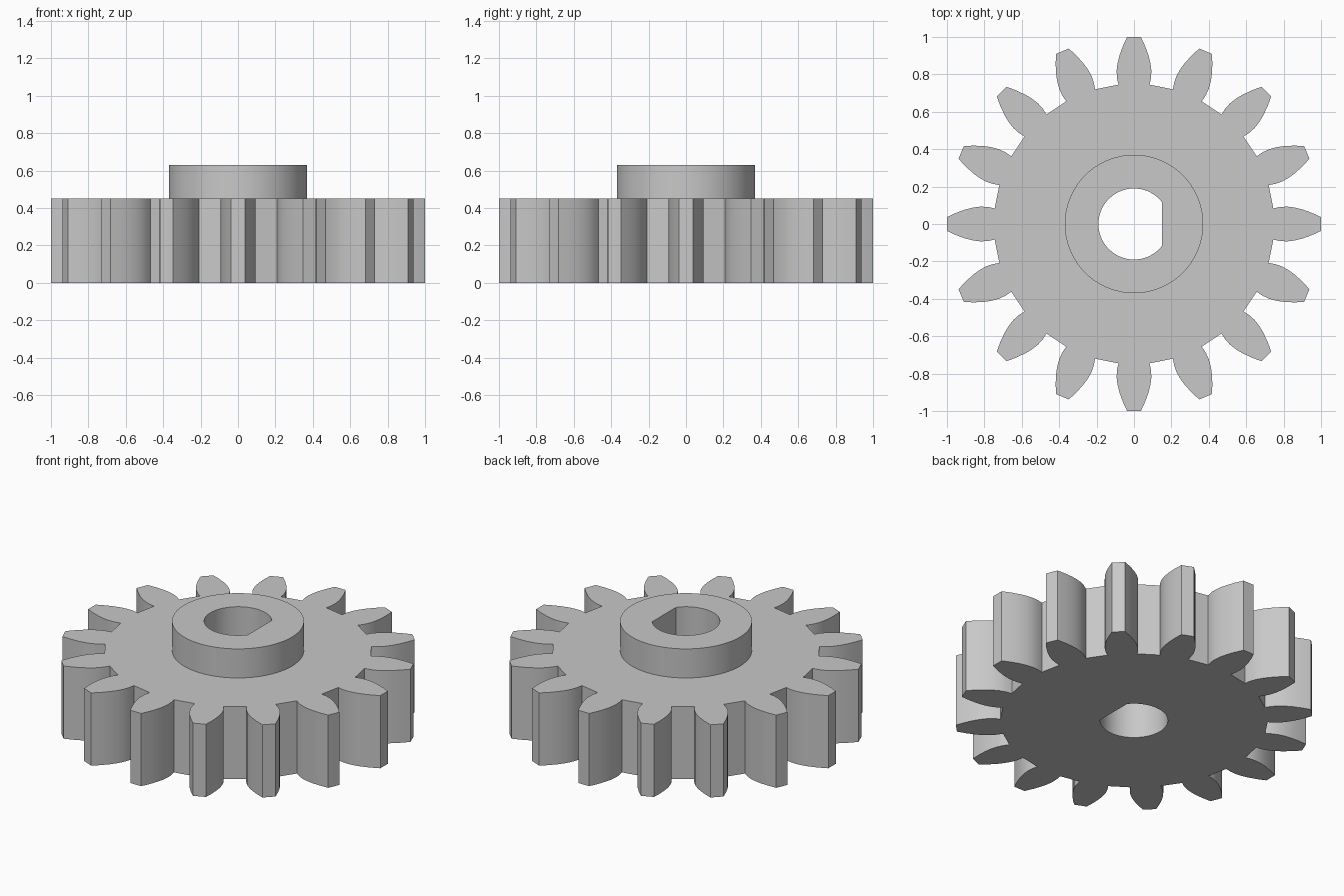
import bpy
import bmesh
from math import acos, cos, pi, sin, tau

cube = bpy.data.objects.get("Cube")
if cube:
    bpy.data.objects.remove(cube, do_unlink=True)

TEETH = 16
GEAR_TOP, HUB_TOP = 0.45, 0.63
HUB_RADIUS, BORE_RADIUS, BORE_FLAT = 0.37, 0.19, 0.15

# One tooth flank from root to tip: (distance from axis, half width)
FLANK = [(0.745, 0.083), (0.78, 0.091), (0.82, 0.093), (0.86, 0.088),
         (0.90, 0.078), (0.95, 0.060), (1.0, 0.037)]


def arc(radius, start, end, count):
    step = (end - start) / count
    return [(radius * cos(start + i * step), radius * sin(start + i * step))
            for i in range(count + 1)]


def gear_outline():
    tooth = [(r, -w) for r, w in FLANK] + [(r, w) for r, w in reversed(FLANK)]
    points = []
    for i in range(TEETH):
        c, s = cos(tau * i / TEETH), sin(tau * i / TEETH)
        points += [(r * c - w * s, r * s + w * c) for r, w in tooth]
    return points


bm = bmesh.new()


def ring(points, z):
    verts = [bm.verts.new((x, y, z)) for x, y in points]
    for a, b in zip(verts, verts[1:] + verts[:1]):
        bm.edges.new((a, b))
    return verts


def wall(lower, upper):
    n = len(lower)
    for i in range(n):
        j = (i + 1) % n
        bm.faces.new((lower[i], lower[j], upper[j], upper[i]))


def cap(outer, inner):
    edges = [bm.edges.get((loop[i - 1], loop[i]))
             for loop in (outer, inner) for i in range(len(loop))]
    bmesh.ops.triangle_fill(bm, edges=edges, use_beauty=True)


# Profiles: toothed rim, round hub, D-shaped bore
teeth = gear_outline()
hub = arc(HUB_RADIUS, 0, tau, 72)[:-1]
flat_angle = acos(BORE_FLAT / BORE_RADIUS)
bore = arc(BORE_RADIUS, flat_angle, tau - flat_angle, 48)

rim_low, rim_high = ring(teeth, 0), ring(teeth, GEAR_TOP)
hub_low, hub_high = ring(hub, GEAR_TOP), ring(hub, HUB_TOP)
bore_low, bore_high = ring(bore, 0), ring(bore, HUB_TOP)

# Flat faces, then the upright walls
cap(rim_low, bore_low)
cap(rim_high, hub_low)
cap(hub_high, bore_high)
wall(rim_low, rim_high)
wall(hub_low, hub_high)
wall(bore_low, bore_high)
bmesh.ops.recalc_face_normals(bm, faces=bm.faces[:])

mesh = bpy.data.meshes.new("gear_with_hub")
bm.to_mesh(mesh)
bm.free()
gear = bpy.data.objects.new("gear_with_hub", mesh)
bpy.context.collection.objects.link(gear)

# Plain grey material
grey = bpy.data.materials.new("plain_grey")
grey.use_nodes = True
colour = (0.58, 0.58, 0.58, 1)
grey.diffuse_color = colour
grey.node_tree.nodes["Principled BSDF"].inputs["Base Color"].default_value = colour
mesh.materials.append(grey)

# Smooth flanks and cylinders, sharp corners
bpy.ops.object.select_all(action='DESELECT')
gear.select_set(True)
bpy.context.view_layer.objects.active = gear
bpy.ops.object.shade_smooth_by_angle(angle=pi / 9)
